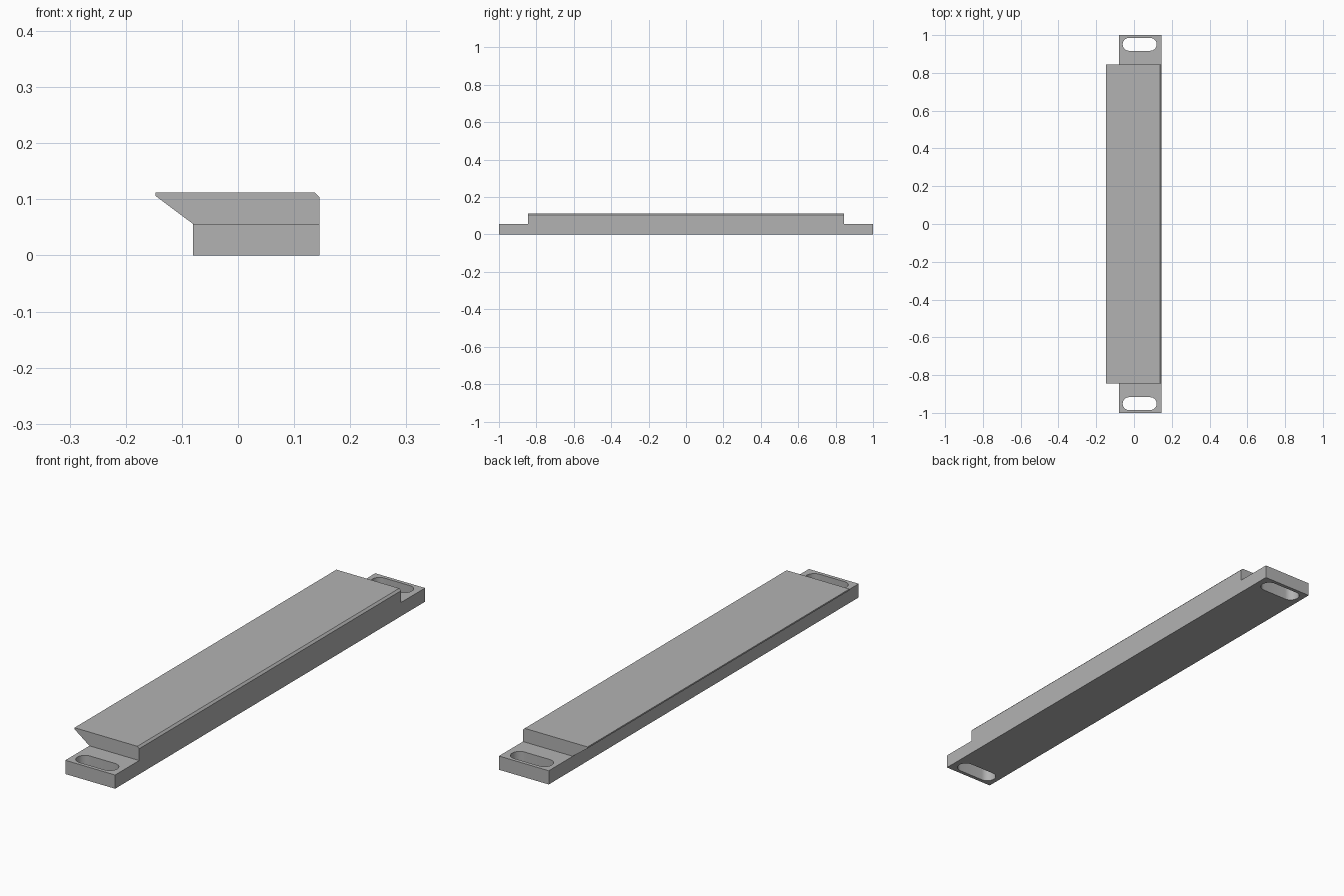
import bpy, bmesh, math
from mathutils import Vector

cube = bpy.data.objects.get("Cube")
if cube:
    bpy.data.objects.remove(cube)

BODY_END, TAB_END, TAB_TOP = 0.845, 1.0, 0.056
LEFT, RIGHT = -0.08, 0.145

grey = bpy.data.materials.new("plain grey")
grey.use_nodes = True
colour = (0.45, 0.45, 0.45, 1)
grey.diffuse_color = colour
grey.node_tree.nodes["Principled BSDF"].inputs["Base Color"].default_value = colour


def make_object(name, bm):
    bmesh.ops.recalc_face_normals(bm, faces=bm.faces)
    mesh = bpy.data.meshes.new(name)
    bm.to_mesh(mesh)
    bm.free()
    mesh.materials.append(grey)
    obj = bpy.data.objects.new(name, mesh)
    bpy.context.collection.objects.link(obj)
    return obj


def extrude(bm, faces, offset):
    result = bmesh.ops.extrude_face_region(bm, geom=faces)["geom"]
    verts = [g for g in result if isinstance(g, bmesh.types.BMVert)]
    bmesh.ops.translate(bm, verts=verts, vec=offset)


# Cross-section: square lower half, upper half with overhanging lip and chamfer
bm = bmesh.new()
section = [(LEFT, 0), (RIGHT, 0), (RIGHT, TAB_TOP), (LEFT, TAB_TOP),
           (RIGHT, 0.104), (0.137, 0.112), (-0.147, 0.112), (-0.147, 0.106)]
v = [bm.verts.new((x, -BODY_END, z)) for x, z in section]
lower = bm.faces.new(v[:4])
upper = bm.faces.new([v[3], v[2]] + v[4:])

# Main bar, closed at both ends
first_ends = [lower, upper]
result = bmesh.ops.duplicate(bm, geom=bm.verts[:] + bm.edges[:] + bm.faces[:])
copies = [g for g in result["geom"] if isinstance(g, bmesh.types.BMFace)]
far_verts = {vert for face in copies for vert in face.verts}
bmesh.ops.translate(bm, verts=list(far_verts), vec=(0, 2 * BODY_END, 0))
outline = [e for e in bm.edges if e.is_boundary]
bmesh.ops.bridge_loops(bm, edges=outline)

# Mounting tabs grow out of the lower half of each end
for side in (-1, 1):
    end = [f for f in bm.faces
           if all(abs(p.co.y - side * BODY_END) < 1e-4 for p in f.verts)
           and max(p.co.z for p in f.verts) < TAB_TOP + 1e-4]
    extrude(bm, end, Vector((0, side * (TAB_END - BODY_END), 0)))
    bmesh.ops.delete(bm, geom=[f for f in end if f.is_valid], context="FACES_ONLY")
bmesh.ops.dissolve_limit(bm, angle_limit=0.01, verts=bm.verts, edges=bm.edges)
bar = make_object("mounting_bar", bm)

# Rounded slots through the tabs
bm = bmesh.new()
radius, half_run, steps = 0.034, 0.056, 16
for side in (-1, 1):
    ring = []
    for shift, start in ((half_run, -math.pi / 2), (-half_run, math.pi / 2)):
        for i in range(steps + 1):
            a = start + math.pi * i / steps
            ring.append(bm.verts.new((0.03 + shift + radius * math.cos(a),
                                      side * 0.951 + radius * math.sin(a), -0.1)))
    extrude(bm, [bm.faces.new(ring)], Vector((0, 0, 0.3)))
cutter = make_object("slot_cutter", bm)
cutter.hide_render = True

cut = bar.modifiers.new("slots", "BOOLEAN")
cut.operation = "DIFFERENCE"
cut.solver = "EXACT"
cut.object = cutter
bpy.ops.object.select_all(action="DESELECT")
bar.select_set(True)
bpy.context.view_layer.objects.active = bar
bpy.ops.object.modifier_apply(modifier=cut.name)
bpy.data.objects.remove(cutter)
bpy.ops.object.shade_smooth_by_angle(angle=math.radians(30))
